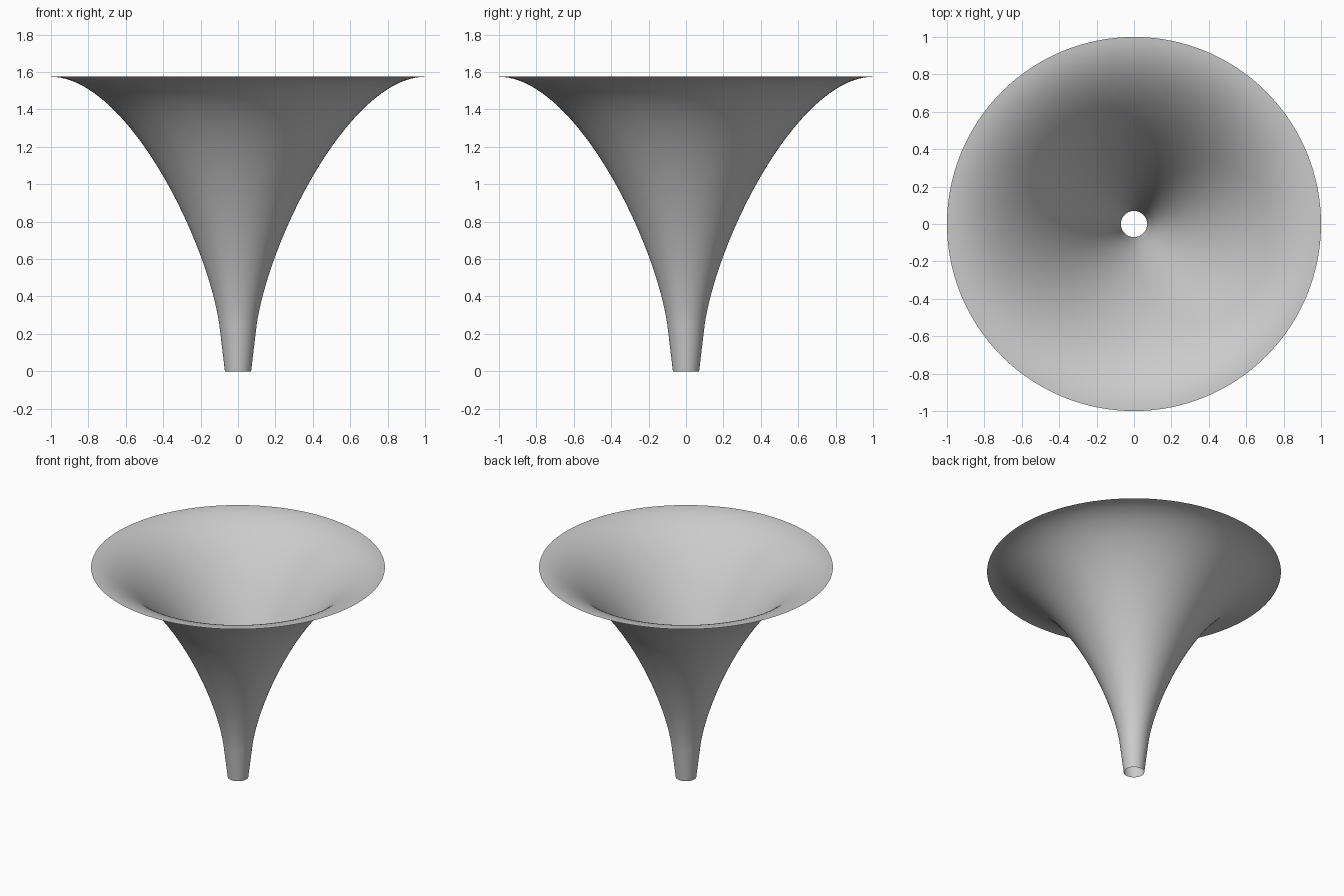
import bpy, bmesh, math
from mathutils import Vector
from mathutils.geometry import interpolate_bezier

cube = bpy.data.objects.get("Cube")
if cube:
    bpy.data.objects.remove(cube, do_unlink=True)

# Plain grey material
grey = bpy.data.materials.new("grey")
grey.use_nodes = True
colour = (0.6, 0.6, 0.6, 1)
grey.diffuse_color = colour
grey.node_tree.nodes["Principled BSDF"].inputs["Base Color"].default_value = colour

# Flared profile as (radius, height): straight stem foot, then one curve out to a flat rim
foot = Vector((0.07, 0, 0))
flare = [Vector((r, 0, z)) for r, z in
         [(0.1, 0.25), (0.17, 0.72), (0.6, 1.57), (1, 1.575)]]
profile = [foot, foot.lerp(flare[0], 0.5)] + interpolate_bezier(*flare, 48)

# Spin the profile into an open single-walled horn
bm = bmesh.new()
verts = [bm.verts.new(p) for p in profile]
edges = [bm.edges.new(pair) for pair in zip(verts, verts[1:])]
bmesh.ops.spin(bm, geom=verts + edges, cent=(0, 0, 0), axis=(0, 0, 1),
               angle=math.tau, steps=128, use_merge=True)
bmesh.ops.remove_doubles(bm, verts=bm.verts, dist=0.0001)
bmesh.ops.recalc_face_normals(bm, faces=bm.faces)
for face in bm.faces:
    face.smooth = True

mesh = bpy.data.meshes.new("horn")
bm.to_mesh(mesh)
bm.free()
mesh.materials.append(grey)
horn = bpy.data.objects.new("horn", mesh)
bpy.context.collection.objects.link(horn)
